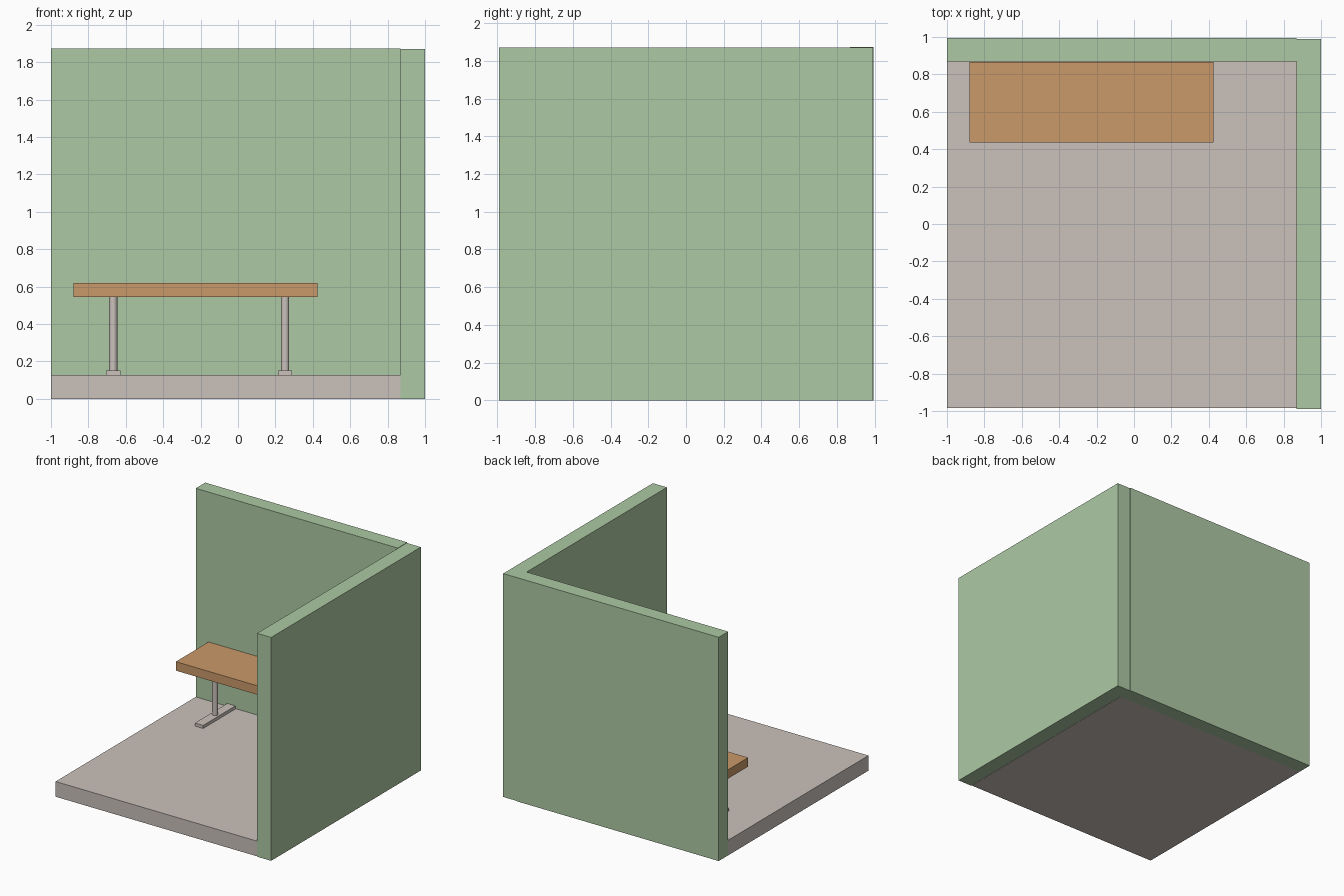
import bpy
import bmesh
from mathutils import Vector

cube = bpy.data.objects.get("Cube")
if cube:
    bpy.data.objects.remove(cube, do_unlink=True)


def linear(c):
    c /= 255
    return c / 12.92 if c <= 0.04045 else ((c + 0.055) / 1.055) ** 2.4


def material(name, r, g, b):
    colour = (linear(r), linear(g), linear(b), 1)
    mat = bpy.data.materials.new(name)
    mat.use_nodes = True
    mat.diffuse_color = colour
    bsdf = mat.node_tree.nodes["Principled BSDF"]
    bsdf.inputs["Base Color"].default_value = colour
    bsdf.inputs["Roughness"].default_value = 0.8
    return mat


green = material("soft_green", 173, 201, 164)
stone = material("warm_grey", 202, 193, 187)
wood = material("light_wood", 202, 153, 105)


def finish(name, bm, mat):
    mesh = bpy.data.meshes.new(name)
    bm.to_mesh(mesh)
    bm.free()
    mesh.materials.append(mat)
    obj = bpy.data.objects.new(name, mesh)
    bpy.context.collection.objects.link(obj)
    return obj


def box(name, low, high, mat):
    """Axis-aligned box between two corners."""
    low, high = Vector(low), Vector(high)
    bm = bmesh.new()
    bmesh.ops.create_cube(bm, size=1)
    bmesh.ops.scale(bm, vec=high - low, verts=bm.verts)
    bmesh.ops.translate(bm, vec=(low + high) / 2, verts=bm.verts)
    return finish(name, bm, mat)


def post(name, x, y, bottom, top, radius, mat):
    """Smooth-sided upright cylinder."""
    bm = bmesh.new()
    bmesh.ops.create_cone(bm, cap_ends=True, segments=24, radius1=radius,
                          radius2=radius, depth=top - bottom)
    bmesh.ops.translate(bm, vec=(x, y, (bottom + top) / 2), verts=bm.verts)
    for face in bm.faces:
        face.smooth = abs(face.normal.z) < 0.5
    for edge in bm.edges:
        edge.smooth = all(f.smooth for f in edge.link_faces)
    return finish(name, bm, mat)


# Room shell: floor slab and two walls
FLOOR = 0.127
box("floor", (-1, -0.985, 0), (0.868, 0.87, FLOOR), stone)
box("back_wall", (-1, 0.87, 0), (0.87, 0.995, 1.873), green)
box("side_wall", (0.87, -0.99, 0), (1, 0.99, 1.87), green)

# Table against the back wall
box("table_top", (-0.88, 0.435, 0.545), (0.425, 0.867, 0.62), wood)
for side, x in (("right", -0.667), ("left", 0.252)):
    box(side + "_table_foot", (x - 0.038, 0.437, FLOOR),
        (x + 0.038, 0.865, 0.153), stone)
    post(side + "_table_post", x, 0.65, 0.153, 0.545, 0.022, stone)
